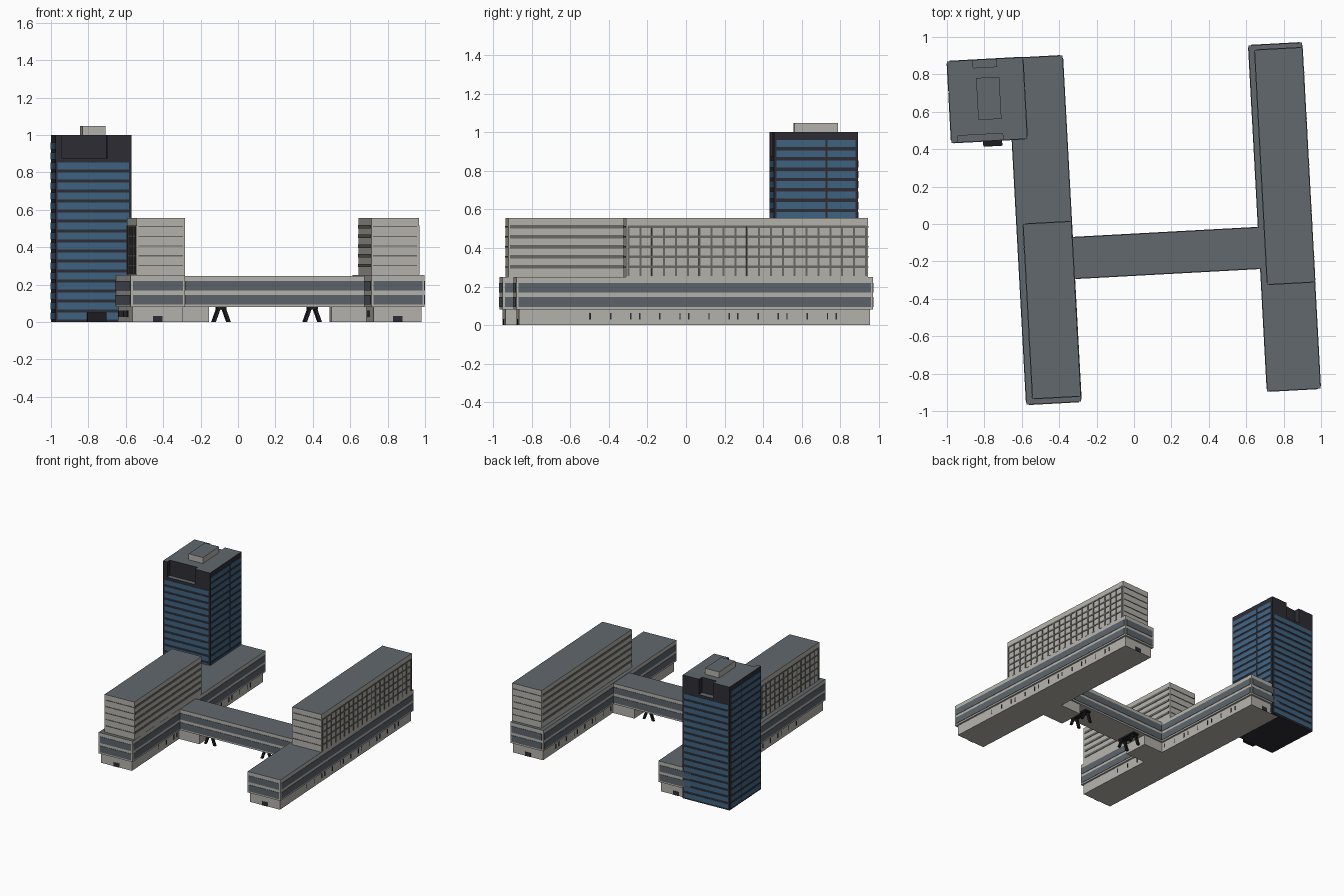
import bpy, bmesh, math
from mathutils import Matrix, Vector

if "Cube" in bpy.data.objects:
    bpy.data.objects.remove(bpy.data.objects["Cube"])

TURN = math.radians(3.1)      # the whole complex is turned slightly on its site


def material(name, r, g, b):
    m = bpy.data.materials.new(name)
    lin = [c / 12.92 if c < 0.04 else ((c + 0.055) / 1.055) ** 2.4 for c in (r, g, b)]
    m.diffuse_color = (*lin, 1)
    m.use_nodes = True
    m.node_tree.nodes["Principled BSDF"].inputs["Base Color"].default_value = m.diffuse_color
    return m


WALL = material("pale concrete", 0.71, 0.70, 0.67)
ROOF = material("grey roof", 0.38, 0.41, 0.43)
GLASS = material("grey glass", 0.36, 0.39, 0.42)
FRAME = material("window frame grey", 0.41, 0.41, 0.39)
DARK = material("dark cladding", 0.18, 0.175, 0.205)
BLUE = material("blue glass", 0.25, 0.39, 0.51)
BLACK = material("black steel", 0.11, 0.11, 0.12)


def boxes(name, bounds, mat, roof=None):
    """One object made of boxes (u0, u1, v0, v1, z0, z1); upward faces take the roof colour."""
    bm = bmesh.new()
    for u0, u1, v0, v1, z0, z1 in bounds:
        mid = Vector((u0 + u1, v0 + v1, z0 + z1)) / 2
        size = Matrix.Diagonal((u1 - u0, v1 - v0, z1 - z0, 1))
        bmesh.ops.create_cube(bm, size=1, matrix=Matrix.Translation(mid) @ size)
    me = bpy.data.meshes.new(name)
    bm.to_mesh(me)
    bm.free()
    me.materials.append(mat)
    if roof:
        me.materials.append(roof)
        paint_roof(me)
    ob = bpy.data.objects.new(name, me)
    ob.rotation_euler.z = TURN
    bpy.context.collection.objects.link(ob)
    return ob


def paint_roof(me):
    for p in me.polygons:
        p.material_index = 1 if p.normal.z > 0.9 else 0


def plate(b, side, a0, a1, z0, z1, t=0.003):
    """Thin plate on one side of the block b, from a0 to a1 along that side."""
    if side[0] == "u":
        f = b[1] if side == "u+" else b[0]
        lo, hi = (f - t, f + t)
        return (lo, hi, a0, a1, z0, z1)
    f = b[3] if side == "v+" else b[2]
    return (a0, a1, f - t, f + t, z0, z1)


def span(b, side, margin):
    a0, a1 = (b[2], b[3]) if side[0] == "u" else (b[0], b[1])
    return a0 + margin, a1 - margin


# Main blocks
podiums = {"left": (-0.626, -0.333, -0.933, 0.920, 0.08, 0.25),
           "right": (0.663, 0.948, -0.932, 0.920, 0.08, 0.25)}
uppers = {"left": (-0.592, -0.334, -0.904, 0.032, 0.25, 0.555),
          "right": (0.694, 0.949, -0.362, 0.894, 0.25, 0.555)}
bridge = (-0.333, 0.663, -0.274, -0.054, 0.08, 0.247)
tower = (-0.951, -0.545, 0.486, 0.922, 0.0, 1.0)
SIDES = ("u+", "u-", "v+", "v-")
BANDS = ((0.093, 0.145), (0.168, 0.219))

for key, p in podiums.items():
    # Podium with two window bands, on a recessed base
    boxes(key + "_podium", [p], WALL, ROOF)
    boxes(key + "_podium_windows",
          [plate(p, s, *span(p, s, 0.012), z0, z1) for s in SIDES for z0, z1 in BANDS], GLASS)
    base = (p[0] + 0.012, p[1] - 0.014, p[2] + 0.015, p[3] - 0.015, 0, 0.08)
    boxes(key + "_base", [base], WALL)
    slits = []
    for s in ("u+", "u-"):
        for i in range(16):
            v = -0.55 + 0.085 * i + 0.02 * (i % 3)
            slits.append(plate(base, s, v, v + 0.007, 0.028, 0.062))
    mid = (p[0] + p[1]) / 2
    for s in ("v+", "v-"):
        slits.append(plate(base, s, mid - 0.025, mid + 0.025, 0, 0.032))
    boxes(key + "_base_openings", slits, DARK)

    # Upper office slab: gridded outer face, striped inner face, thin lines on the ends
    b = uppers[key]
    boxes(key + "_upper_block", [b], WALL, ROOF)
    outer, inner = ("u+", "u-") if key == "right" else ("u-", "u+")
    lines = []
    for i in range(5):
        z = 0.302 + 0.052 * i
        lines.append(plate(b, outer, *span(b, outer, 0.01), z - 0.006, z + 0.006))
        lines.append(plate(b, inner, *span(b, inner, 0.01), z - 0.009, z + 0.009))
        for s in ("v+", "v-"):
            lines.append(plate(b, s, *span(b, s, 0.01), z - 0.003, z + 0.003))
    a0, a1 = span(b, outer, 0.012)
    count = round((a1 - a0) / 0.062)
    for i in range(count + 1):
        v = a0 + (a1 - a0) * i / count
        lines.append(plate(b, outer, v - 0.005, v + 0.005, 0.255, 0.512, 0.004))
    boxes(key + "_upper_window_grid", lines, FRAME)

# Link bridge between the two bars
boxes("bridge", [bridge], WALL, ROOF)
boxes("bridge_windows", [plate(bridge, s, *span(bridge, s, 0.005), z0, z1)
                         for s in ("v+", "v-") for z0, z1 in BANDS], GLASS)
boxes("bridge_end_bases", [(-0.35, -0.170, -0.262, -0.066, 0, 0.08),
                           (0.487, 0.68, -0.262, -0.066, 0, 0.08)], WALL)

# Splayed trestle legs under the bridge
for n, u in enumerate((-0.100, 0.388)):
    boxes(f"trestle_beam_{n + 1}", [(u - 0.026, u + 0.026, -0.245, -0.085, 0.068, 0.081)], BLACK)
    bm = bmesh.new()
    for v in (-0.225, -0.105):
        for d in (-1, 1):
            top, foot = Vector((u + d * 0.015, v, 0.07)), Vector((u + d * 0.04, v, 0))
            geo = bmesh.ops.create_cube(bm, size=1)
            for vert in geo["verts"]:
                end = top if vert.co.z > 0 else foot
                vert.co = end + Vector((vert.co.x * 0.018, vert.co.y * 0.018, 0))
    me = bpy.data.meshes.new("trestle_legs")
    bm.to_mesh(me)
    bm.free()
    me.materials.append(BLACK)
    legs = bpy.data.objects.new(f"trestle_legs_{n + 1}", me)
    legs.rotation_euler.z = TURN
    bpy.context.collection.objects.link(legs)

# Tower, with two notches cut in its crown
body = boxes("tower", [tower], DARK, ROOF)
cutter = boxes("notch_cutter", [(-0.915, -0.675, 0.40, 0.522, 0.875, 1.1),
                                (-0.813, -0.687, 0.880, 1.0, 0.875, 1.1)], DARK)
cutter.hide_render = True
mod = body.modifiers.new("notches", "BOOLEAN")
mod.operation, mod.object, mod.solver = "DIFFERENCE", cutter, "EXACT"
bpy.context.view_layer.objects.active = body
bpy.ops.object.modifier_apply(modifier="notches")
bpy.data.objects.remove(cutter)
paint_roof(body.data)

# Tower window bands, one per floor; the side faces are split by a pier
FLOOR = 0.0535
panes = []
for s in SIDES:
    a0, a1 = span(tower, s, 0.012)
    runs = [(a0, 0.752), (0.764, a1)] if s[0] == "u" else [(a0, a1)]
    for i in range(18 if s[0] == "u" else 16):
        z = 0.014 + FLOOR * i
        panes += [plate(tower, s, r0, r1, z, z + 0.036) for r0, r1 in runs]
boxes("tower_windows", panes, BLUE)

# Roof plant room and entrance porch of the tower
boxes("roof_plant_room", [(-0.801, -0.677, 0.600, 0.825, 1.0, 1.048)], WALL, ROOF)
boxes("tower_porch", [(-0.782, -0.680, 0.456, 0.487, 0, 0.05)], BLACK)
